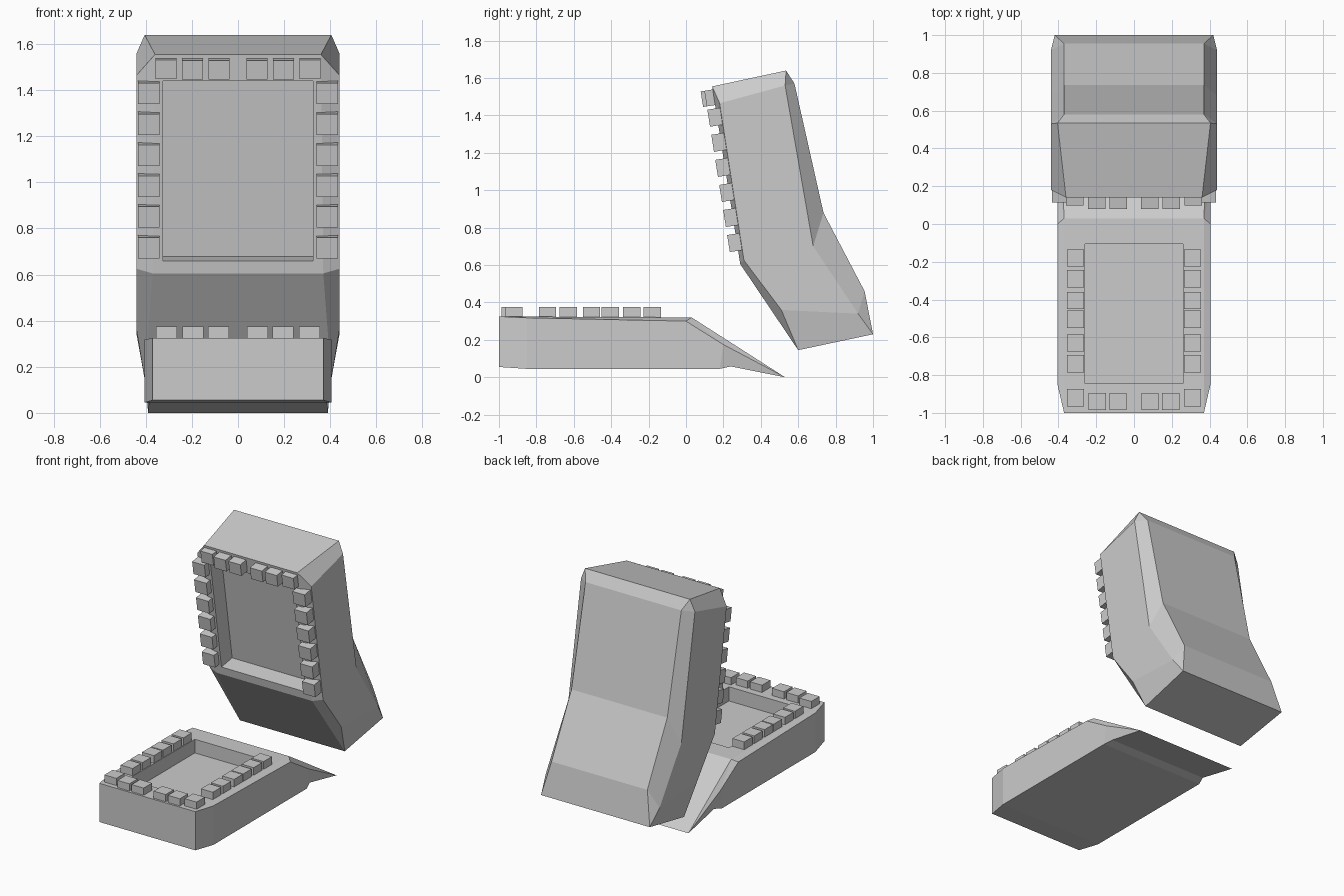
import bpy, bmesh
from math import atan
from mathutils import Matrix, Vector

if "Cube" in bpy.data.objects:
    bpy.data.objects.remove(bpy.data.objects["Cube"])


def make_object(name, bm):
    bmesh.ops.recalc_face_normals(bm, faces=bm.faces)
    me = bpy.data.meshes.new(name)
    bm.to_mesh(me)
    bm.free()
    ob = bpy.data.objects.new(name, me)
    bpy.context.collection.objects.link(ob)
    return ob


def shell(name, pairs, half):
    """Symmetric body: broad middle strip, chamfer strip and flat side.
    Each row: middle edge y, z, half width; matching side outline y, z."""
    bm = bmesh.new()
    cache = {}

    def vert(x, y, z):
        key = (round(x, 4), round(y, 4), round(z, 4))
        if key not in cache:
            cache[key] = bm.verts.new(key)
        return cache[key]

    def face(vs):
        vs = list(dict.fromkeys(vs))
        if len(vs) > 2:
            bm.faces.new(vs)

    mid = {s: [vert(s * w, y, z) for y, z, w, _, _ in pairs] for s in (-1, 1)}
    side = {s: [vert(s * half, y, z) for _, _, _, y, z in pairs] for s in (-1, 1)}
    n = len(pairs)
    for i in range(n):
        j = (i + 1) % n
        face([mid[-1][i], mid[-1][j], mid[1][j], mid[1][i]])
        for s in (-1, 1):
            face([mid[s][i], mid[s][j], side[s][j], side[s][i]])
    for s in (-1, 1):
        face(side[s])
    return make_object(name, bm)


def add_box(bm, frame, lo, hi):
    lo, hi = Vector(lo), Vector(hi)
    mat = frame @ Matrix.Translation((lo + hi) / 2) @ Matrix.Diagonal((*(hi - lo), 1))
    bmesh.ops.create_cube(bm, size=1, matrix=mat)


def recess(body, frame, lo, hi):
    bm = bmesh.new()
    add_box(bm, frame, lo, hi)
    cutter = make_object("recess_cutter", bm)
    cutter.hide_render = True
    mod = body.modifiers.new("recess", 'BOOLEAN')
    mod.operation, mod.solver, mod.object = 'DIFFERENCE', 'EXACT', cutter
    bpy.context.view_layer.objects.active = body
    bpy.ops.object.modifier_apply(modifier=mod.name)
    bpy.data.objects.remove(cutter)


# Lower tray with a wedge-shaped rear
tray = shell("lower_tray", [
    (-1, .325, .37, -.85, .318),
    (.03, .32, .37, 0, .30),
    (.03, .32, .37, .2, .175),
    (.53, 0, .39, .2, .175),
    (.24, .058, .385, .18, .045),
    (.18, .045, .37, .18, .045),
    (-.85, .045, .37, -.85, .045),
    (-1, .055, .37, -.85, .045)], .405)
recess(tray, Matrix(), (-.26, -.845, .225), (.26, -.105, .45))

# Upright tilted body
body = shell("upper_body", [
    (.14, 1.555, .36, .18, 1.465),
    (.535, 1.64, .405, .53, 1.56),
    (.58, 1.57, .37, .53, 1.56),
    (.735, .88, .37, .68, .70),
    (.955, .46, .37, .92, .34),
    (1.0, .23, .42, .92, .34),
    (.60, .145, .405, .51, .36),
    (.29, .605, .37, .31, .625)], .44)
slope = .15 / .95


def on_face(z):
    # Frame on the tilted front face at height z
    return (Matrix.Translation((0, .14 + (1.555 - z) * slope, z))
            @ Matrix.Rotation(atan(slope), 4, 'X'))


recess(body, on_face(1.05), (-.325, -.15, -.395), (.325, .12, .395))

# Block studs around both recesses
low, up = bmesh.new(), bmesh.new()
for s in (-1, 1):
    for y in (-.74, -.63, -.505, -.405, -.29, -.18):
        add_box(low, Matrix.Translation((s * .31, y, .375)),
                (-.046, -.046, -.07), (.046, .046, 0))
    for x, y in ((.085, -.94), (.195, -.94), (.31, -.92)):
        add_box(low, Matrix.Translation((s * x, y, .375)),
                (-.046, -.046, -.07), (.046, .046, 0))
    for i in range(6):
        add_box(up, on_face(1.392 - i * .134) @ Matrix.Translation((s * .387, 0, 0)),
                (-.047, -.045, -.046), (.047, .025, .046))
    for x, out in ((.083, .065), (.198, .065), (.313, .045)):
        add_box(up, on_face(1.497) @ Matrix.Translation((s * x, 0, 0)),
                (-.046, -out, -.042), (.046, .02, .042))
make_object("lower_studs", low)
make_object("upper_studs", up)
